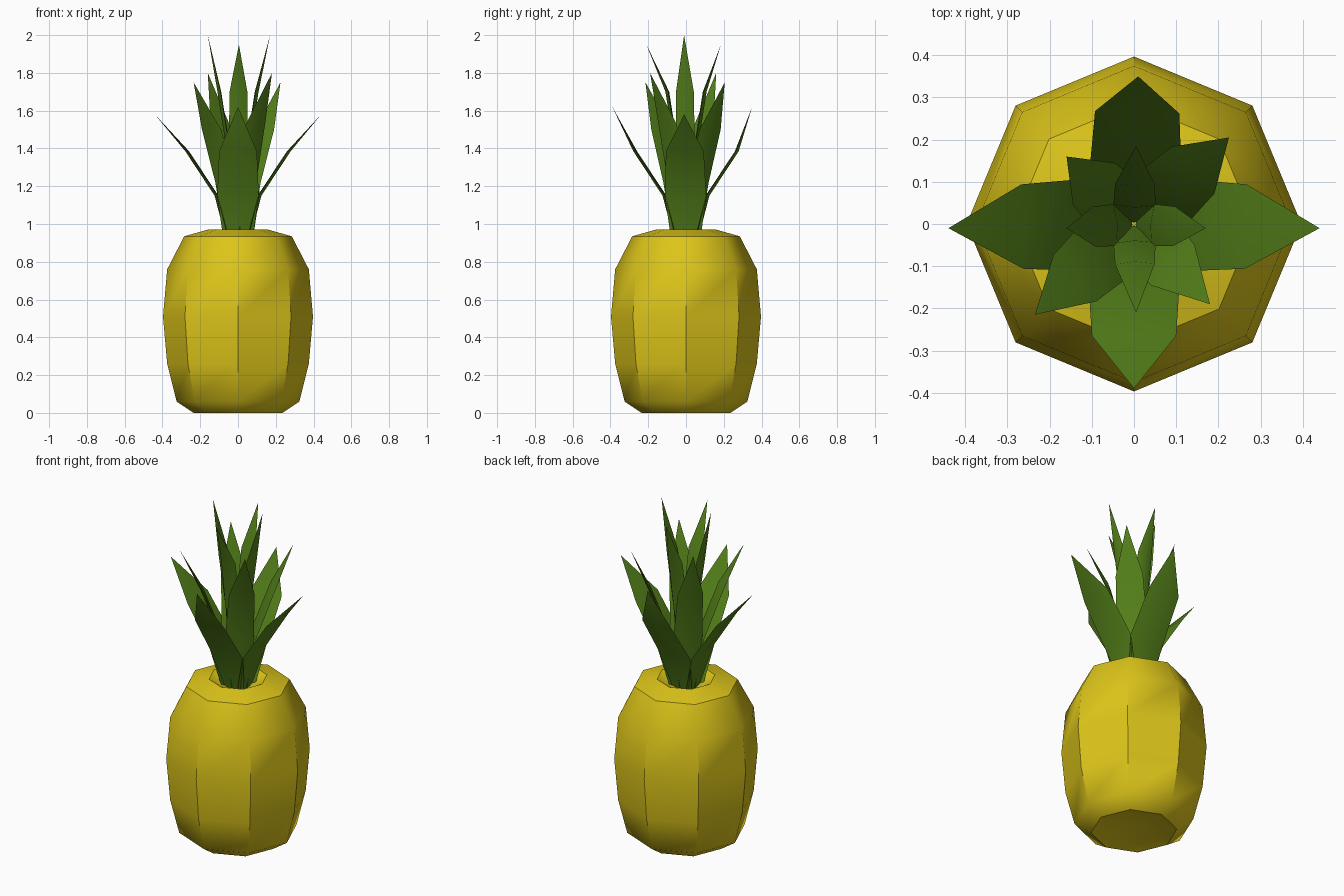
import bpy, bmesh, math
from mathutils import Vector

if "Cube" in bpy.data.objects:
    bpy.data.objects.remove(bpy.data.objects["Cube"])


def material(name, rgb):
    m = bpy.data.materials.new(name)
    m.diffuse_color = (*rgb, 1)
    m.use_nodes = True
    m.node_tree.nodes["Principled BSDF"].inputs["Base Color"].default_value = m.diffuse_color
    return m


def finish(bm, name, mat, angle):
    bmesh.ops.recalc_face_normals(bm, faces=bm.faces)
    me = bpy.data.meshes.new(name)
    bm.to_mesh(me)
    bm.free()
    ob = bpy.data.objects.new(name, me)
    bpy.context.collection.objects.link(ob)
    me.materials.append(mat)
    bpy.ops.object.select_all(action='DESELECT')
    ob.select_set(True)
    bpy.context.view_layer.objects.active = ob
    bpy.ops.object.shade_smooth_by_angle(angle=math.radians(angle))
    return ob


def skin(bm, rings):
    for a, b in zip(rings, rings[1:]):
        n = len(a)
        for i in range(n):
            bm.faces.new((a[i], a[(i + 1) % n], b[(i + 1) % n], b[i]))


def fan(bm, ring, point):
    c = bm.verts.new(point)
    for i in range(len(ring)):
        bm.faces.new((ring[i], ring[(i + 1) % len(ring)], c))


yellow = material("fruit_yellow", (0.72, 0.56, 0.01))
green = material("leaf_green", (0.09, 0.22, 0.01))

# Eight-sided fruit body with dimpled top and bottom
profile = [(0.235, 0.005), (0.325, 0.06), (0.375, 0.26), (0.397, 0.51),
           (0.375, 0.76), (0.285, 0.935), (0.16, 0.97)]
bm = bmesh.new()
rings = [[bm.verts.new((r * math.cos(k * math.pi / 4), r * math.sin(k * math.pi / 4), z))
          for k in range(8)] for r, z in profile]
skin(bm, rings)
fan(bm, rings[0], (0, 0, 0.05))
fan(bm, rings[-1], (0, 0, 0.89))
for v in bm.verts:
    v.co.z = max(v.co.z - 0.005, 0) if v.co.z < 0.01 else v.co.z
finish(bm, "fruit_body", yellow, 42)


def leaf(name, tip, stations):
    """Thin folded leaf; stations are (radius, height, half width)."""
    out = Vector((tip[0], tip[1], 0)).normalized()
    side = Vector((-out.y, out.x, 0))
    bm = bmesh.new()
    rings = []
    for r, z, w in stations:
        p = out * r + Vector((0, 0, z))
        rings.append([bm.verts.new(p + q) for q in
                      (side * w, out * 0.014, -side * w, -out * 0.006)])
    skin(bm, rings)
    bm.faces.new(rings[0])
    fan(bm, rings[-1], tip)
    finish(bm, name, green, 60)


# Outer, middle and inner whorls of the crown
outer = [(0.045, 0.90, 0.075), (0.11, 1.15, 0.11), (0.265, 1.385, 0.10)]
middle_wide = [(0.035, 0.90, 0.06), (0.085, 1.22, 0.085), (0.19, 1.50, 0.075)]
middle_tall = [(0.025, 0.90, 0.06), (0.06, 1.24, 0.08), (0.135, 1.53, 0.07)]
inner = [(0.01, 0.90, 0.035), (0.045, 1.38, 0.05), (0.095, 1.70, 0.047)]
crown = [
    ("outer_leaf", outer, [(0.44, -0.01, 1.58), (-0.44, -0.01, 1.58),
                           (0.01, 0.35, 1.62), (0, -0.39, 1.62)]),
    ("middle_wide_leaf", middle_wide, [(0.225, 0.205, 1.75), (-0.235, -0.215, 1.75)]),
    ("middle_tall_leaf", middle_tall, [(-0.16, 0.16, 1.80), (0.18, -0.19, 1.80)]),
    ("inner_leaf", inner, [(0.17, -0.01, 2.0), (-0.16, -0.01, 2.0),
                           (0.005, 0.185, 1.95), (0.005, -0.21, 1.95)]),
]
for name, stations, tips in crown:
    for i, tip in enumerate(tips):
        leaf(f"{name}_{i + 1}", tip, stations)
